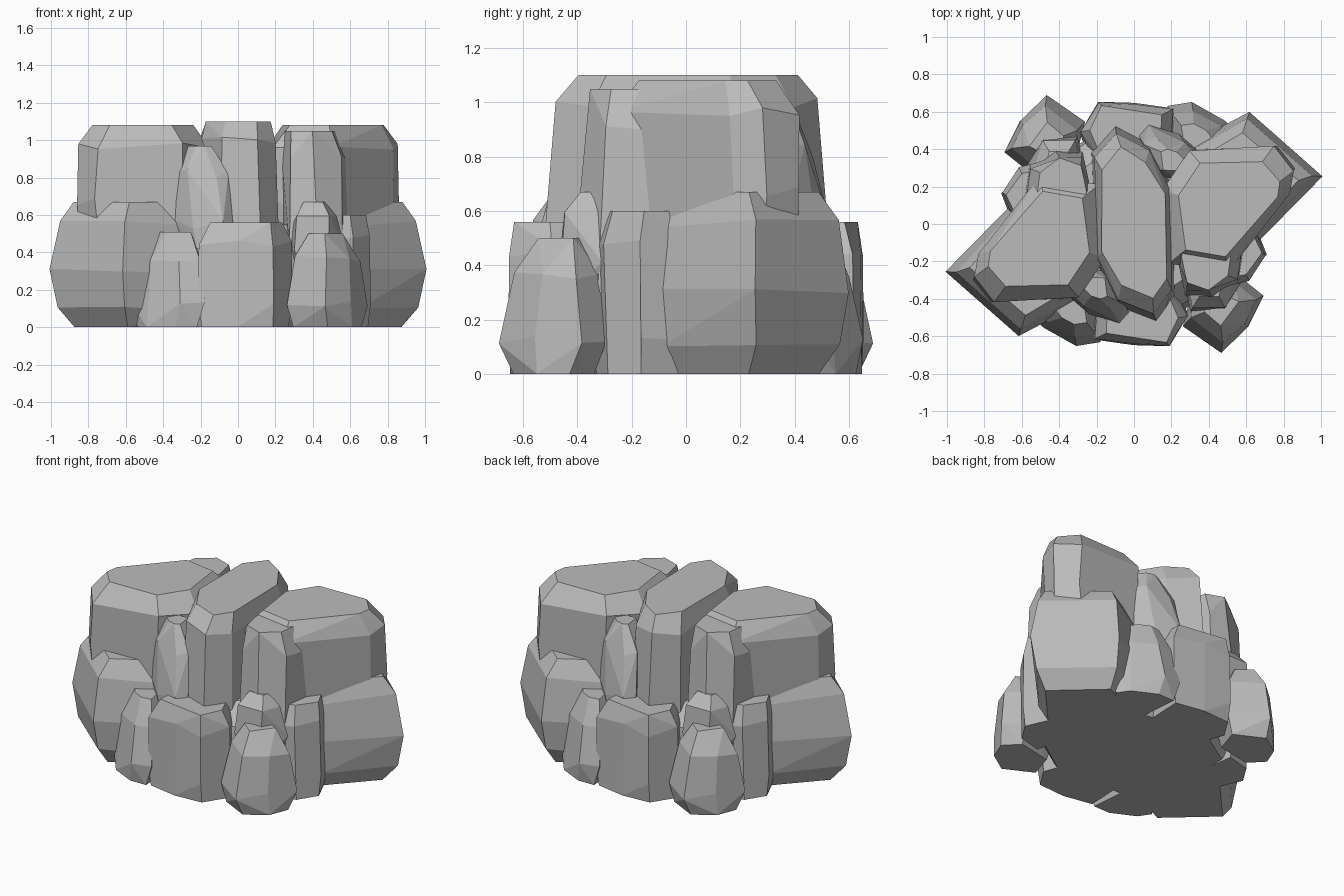
import bpy
import bmesh
import random
from math import pi, radians
from mathutils import Vector

default_cube = bpy.data.objects.get("Cube")
if default_cube:
    bpy.data.objects.remove(default_cube, do_unlink=True)

random.seed(4)

# One stone colour for the whole pile
stone = bpy.data.materials.new("grey_stone")
stone.use_nodes = True
stone_colour = (0.5, 0.5, 0.5, 1)
stone.diffuse_color = stone_colour
stone.node_tree.nodes["Principled BSDF"].inputs["Base Color"].default_value = stone_colour

# Side profiles: (fraction of height, scale of the footprint)
BOULDER = [(0, .76), (.15, .94), (.45, 1), (.83, .91), (1, .75)]
SLAB = [(0, .95), (.3, 1), (.8, 1), (1, .76)]
BLOCK = [(0, .9), (.2, 1), (.8, .94), (1, .76)]
EGG = [(0, .82), (.25, 1), (.72, .83), (1, .42)]
PILLAR = [(0, 1.06), (.5, 1.03), (.9, .94), (1, .78)]


def rock(name, plan, bottom, top, profile, lean=(0, 0), rough=.015, twin=True):
    """Faceted convex stone from a footprint swept up a side profile."""
    points = [Vector(p) for p in plan]
    centre = sum(points, Vector((0, 0))) / len(points)
    height = top - bottom
    bm = bmesh.new()
    for level, scale in profile:
        inner = 0 < level < 1
        for p in points:
            flat = centre + (p - centre) * scale + Vector(lean) * level
            wobble = [random.uniform(-rough, rough) for axis in "xyz"]
            z = bottom + height * level + (wobble[2] * 2 if inner else 0)
            bm.verts.new((flat.x + wobble[0], flat.y + wobble[1], z))
    hull = bmesh.ops.convex_hull(bm, input=bm.verts)
    unused = {v for v in hull["geom_interior"] + hull["geom_unused"]
              if isinstance(v, bmesh.types.BMVert)}
    bmesh.ops.delete(bm, geom=list(unused), context="VERTS")
    bmesh.ops.dissolve_limit(bm, angle_limit=radians(7), verts=bm.verts, edges=bm.edges)
    bmesh.ops.recalc_face_normals(bm, faces=bm.faces)
    mesh = bpy.data.meshes.new(name)
    bm.to_mesh(mesh)
    bm.free()
    mesh.materials.append(stone)
    # The pile repeats itself after half a turn
    for label, turn in (("front_", 0), ("back_", pi)) if twin else (("", 0),):
        item = bpy.data.objects.new(label + name, mesh)
        item.rotation_euler.z = turn
        bpy.context.collection.objects.link(item)


# Core that closes the gaps, and the tall spine
rock("core", [(-.5, -.4), (.2, -.5), (.5, -.3), (.5, .4), (-.2, .5), (-.5, .3)],
     0, .55, BLOCK, twin=False)
rock("spine", [(-.22, .38), (-.1, .52), (.08, .42), (.21, .2),
               (.22, -.38), (.12, -.52), (-.1, -.43), (-.21, -.2)],
     .1, 1.1, PILLAR, rough=.01, twin=False)

# Large corner boulders, one stacked on the other
rock("lower_boulder", [(-1, -.26), (-.61, -.6), (-.25, -.4), (-.1, 0), (-.4, .25), (-.66, .1)],
     0, .67, BOULDER, rough=.008)
rock("upper_boulder", [(-.86, -.3), (-.76, -.43), (-.3, -.41), (-.17, -.2),
                       (-.2, .2), (-.5, .25), (-.6, .12), (-.85, -.18)],
     .5, 1.08, SLAB, lean=(.01, .02), rough=.01)

# Tall stones that lean on the boulders
rock("tall_stone", [(.25, -.2), (.28, -.38), (.42, -.41), (.57, -.34), (.6, -.12), (.28, 0)],
     .3, 1.05, BLOCK, lean=(-.02, .03))
rock("leaning_stone", [(-.36, -.38), (-.24, -.5), (-.08, -.55), (0, -.5), (-.02, -.3), (-.3, -.25)],
     .42, .97, EGG, lean=(-.04, .07))
rock("ledge_stone", [(.27, -.3), (.3, -.48), (.5, -.48), (.57, -.3)],
     .3, .67, EGG, lean=(0, .03))
rock("side_stone", [(.45, -.35), (.62, -.31), (.72, -.16), (.62, .05), (.4, 0)],
     0, .6, BLOCK, rough=.01)

# Low stones along the foot
rock("middle_foot_stone", [(-.22, -.62), (0, -.66), (.2, -.66), (.3, -.5), (.22, -.3), (-.2, -.3)],
     0, .56, BLOCK, rough=.01)
rock("right_foot_stone", [(-.58, -.46), (-.5, -.55), (-.32, -.65), (-.19, -.64), (-.2, -.35), (-.45, -.3)],
     0, .51, EGG, lean=(.03, .03))
rock("left_foot_stone", [(.27, -.54), (.48, -.68), (.62, -.56), (.69, -.4), (.58, -.31), (.3, -.36)],
     0, .5, EGG, lean=(-.02, .02))
